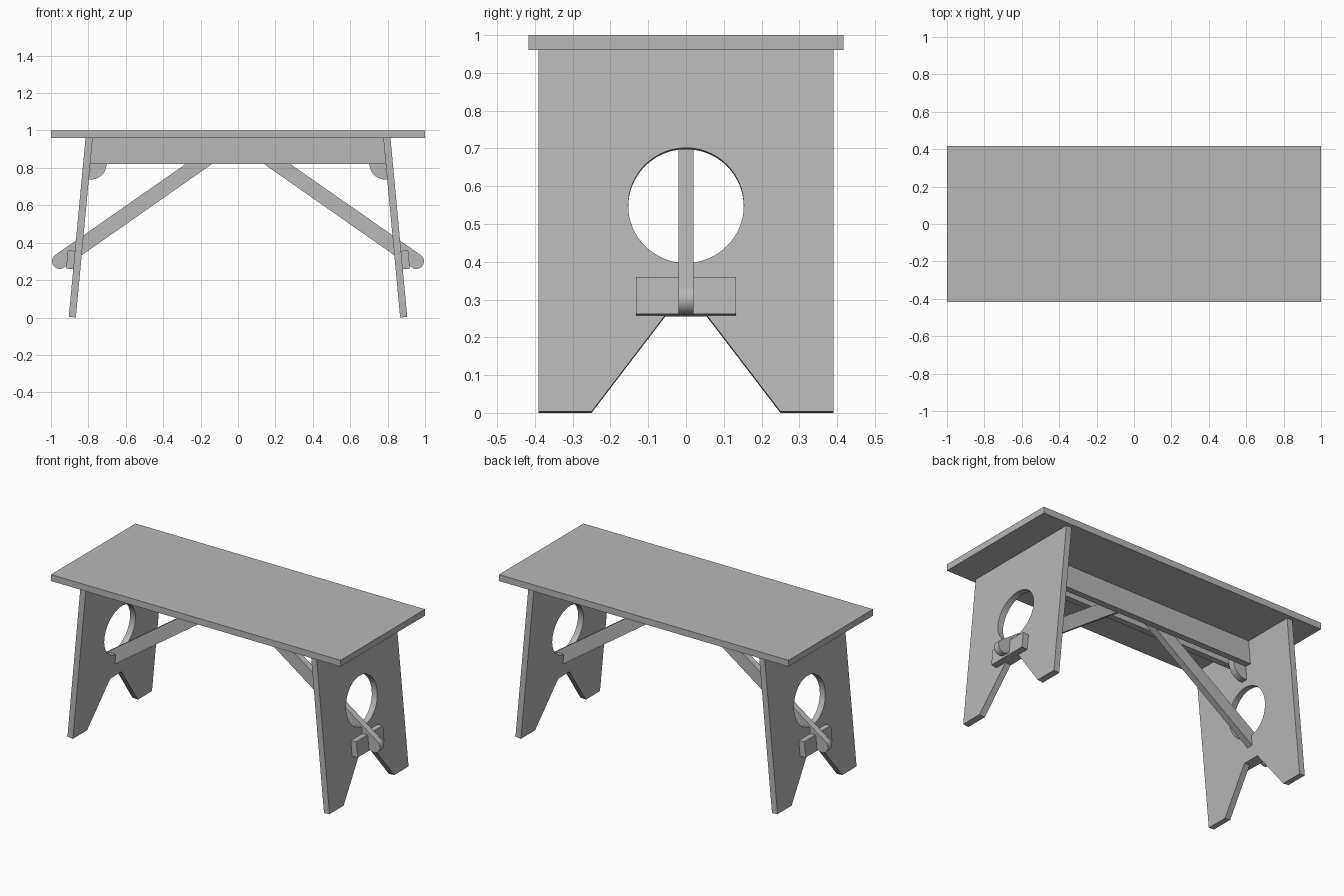
import bpy
import bmesh
from math import sin, cos, pi, atan, radians
from mathutils import Vector

cube = bpy.data.objects.get("Cube")
if cube:
    bpy.data.objects.remove(cube, do_unlink=True)

grey = bpy.data.materials.new("plain_grey")
grey.use_nodes = True
grey.diffuse_color = (0.48, 0.48, 0.48, 1)
grey.node_tree.nodes["Principled BSDF"].inputs["Base Color"].default_value = grey.diffuse_color

X, Y, Z = Vector((1, 0, 0)), Vector((0, 1, 0)), Vector((0, 0, 1))


def arc(cx, cy, r, start, end, steps):
    """Points along a circular arc, angles in radians."""
    angles = [start + (end - start) * i / steps for i in range(steps + 1)]
    return [(cx + r * cos(a), cy + r * sin(a)) for a in angles]


def board(name, loops, depth, origin=Vector(), u=X, v=Z, w=Y, mirror=""):
    """Extrude an outline (with optional holes) drawn in the u-v plane along w."""
    bm = bmesh.new()
    edges = []
    for loop in loops:
        vs = [bm.verts.new(origin + u * a + v * b) for a, b in loop]
        edges += [bm.edges.new((p, q)) for p, q in zip(vs, vs[1:] + vs[:1])]
    if len(loops) == 1:
        faces = [bm.faces.new(vs)]
    else:
        bmesh.ops.triangle_fill(bm, edges=edges, use_beauty=True)
        faces = bm.faces[:]
    ext = bmesh.ops.extrude_face_region(bm, geom=faces, use_keep_orig=True)
    moved = [g for g in ext["geom"] if isinstance(g, bmesh.types.BMVert)]
    bmesh.ops.translate(bm, verts=moved, vec=w * depth)
    bmesh.ops.recalc_face_normals(bm, faces=bm.faces)
    mesh = bpy.data.meshes.new(name)
    bm.to_mesh(mesh)
    bm.free()
    mesh.materials.append(grey)
    for p in mesh.polygons:
        p.use_smooth = True
    mesh.set_sharp_from_angle(angle=radians(30))
    obj = bpy.data.objects.new(name, mesh)
    bpy.context.collection.objects.link(obj)
    if mirror:
        mod = obj.modifiers.new("mirror", "MIRROR")
        mod.use_axis = [axis == mirror for axis in "XYZ"]
        mod.use_mirror_merge = False
    return obj


def rect(a0, a1, b0, b1):
    return [(a0, b0), (a1, b0), (a1, b1), (a0, b1)]


# Table top
board("table_top", [rect(-1, 1, 0.96, 1)], 0.834, -Y * 0.417)

# Splayed end legs with a round hole and a notch between the feet
tilt = atan(0.0938)
up = Vector((-sin(tilt), 0, cos(tilt)))
out = Vector((cos(tilt), 0, sin(tilt)))
foot = Vector((0.867, 0, 0))
thick = 0.038
half = [(0.055, 0.256), (0.25, 0), (0.39, 0), (0.39, 0.964)]
outline = half + [(-a, b) for a, b in reversed(half)]
hole = arc(0, 0.548, 0.153, 0, 2 * pi, 64)[:-1]
board("end_leg", [outline, hole], thick, foot, Y, up, out, "X")

# Locking wedge outside each leg
board("wedge", [rect(-0.132, 0.132, 0.256, 0.354)], 0.038,
      foot + out * thick, Y, up, out, "X")

# Pair of rails under the top, ends cut to the slope of the legs
rail = [(-0.777, 0.96), (-0.79, 0.82), (0.79, 0.82), (0.777, 0.96)]
board("under_rail", [rail], 0.04, Y * 0.02, mirror="Y")

# Rounded corner blocks held between the rails
block = arc(0.787, 0.822, 0.084, pi, 1.5 * pi, 16)
block += [(0.797, 0.738), (0.777, 0.96), (0.703, 0.96)]
board("corner_block", [block], 0.04, -Y * 0.02, mirror="X")

# Diagonal braces meeting under the middle of the top, round lower ends
slope = atan(0.70)
brace = arc(0.953, 0.301, 0.041, -slope - pi / 2, -slope + pi / 2, 20)
brace += [(0.08, 0.96), (0, 0.96), (0, 0.918)]
board("diagonal_brace", [brace], 0.04, -Y * 0.02, mirror="X")
